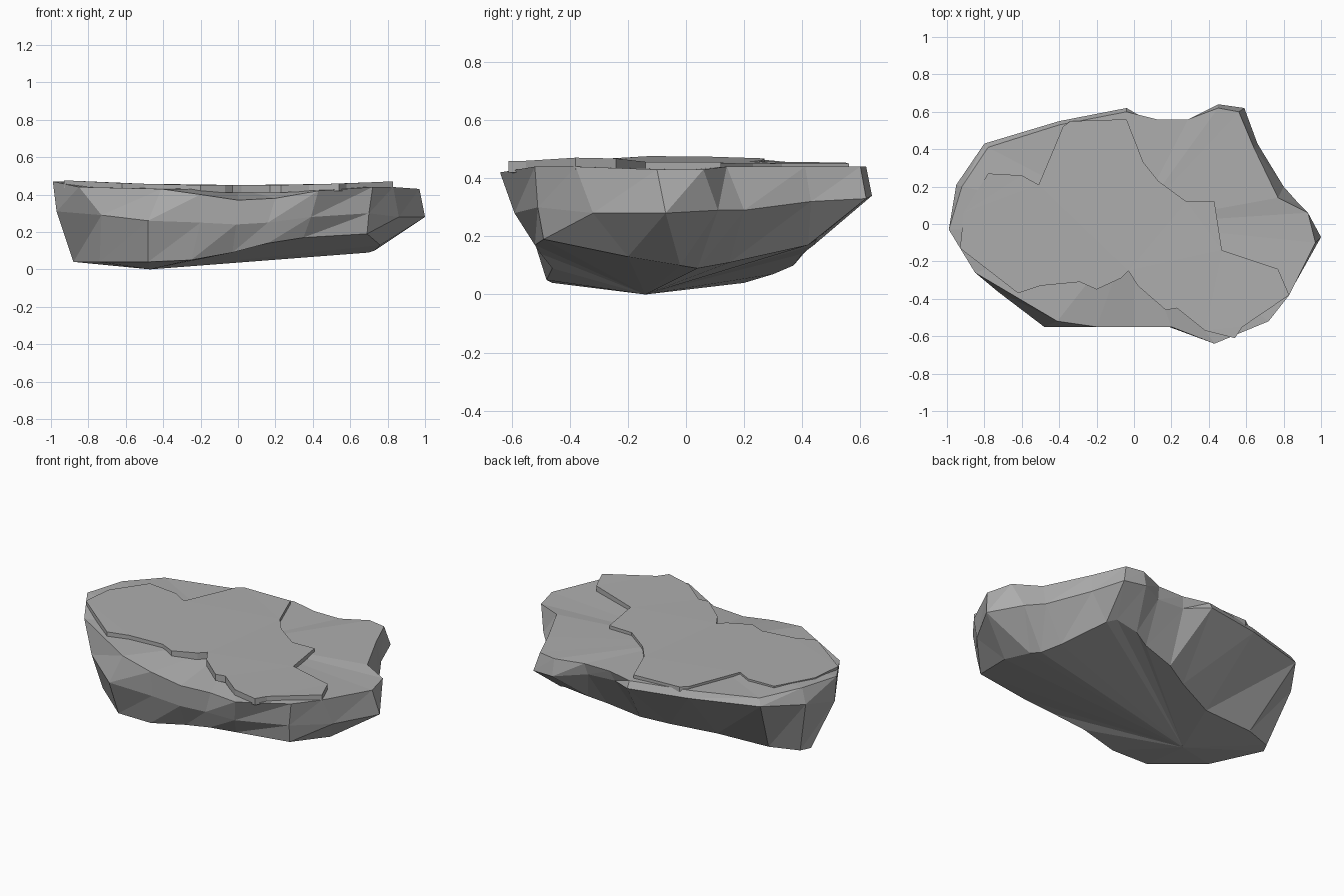
import bpy
import bmesh

cube = bpy.data.objects.get("Cube")
if cube:
    bpy.data.objects.remove(cube, do_unlink=True)

# Plain grey stone
stone = bpy.data.materials.new("grey_stone")
stone.use_nodes = True
grey = (0.42, 0.42, 0.42, 1)
stone.diffuse_color = grey
shader = stone.node_tree.nodes["Principled BSDF"]
shader.inputs["Base Color"].default_value = grey
shader.inputs["Roughness"].default_value = 0.9

# Outlines in hundredths of a unit, counterclockwise from the -x end
RIM = [(-99, -3, 47), (-85, -26, 44), (-41, -52, 43), (-20, -55, 40),
       (0, -55, 37), (20, -55, 38), (43, -64, 42), (72, -52, 44),
       (83, -38, 44), (97, -10, 43), (93, 6, 43), (77, 14, 44),
       (64, 41, 44), (56, 60, 44), (45, 62, 44), (29, 56, 43),
       (12, 56, 43), (-4, 60, 43), (-40, 53, 44), (-78, 41, 45),
       (-92, 20, 47)]
WAIST = [(-97, -4, 31), (-73, -36, 29), (-48, -55, 26), (-20, -54, 25),
         (-1, -54, 24), (16, -54, 25), (39, -59, 28), (70, -51, 30),
         (86, -32, 28), (100, -7, 28), (88, 11, 29), (80, 20, 29),
         (66, 43, 32), (59, 62, 33), (45, 64, 34), (28, 54, 36),
         (10, 54, 37), (-4, 62, 39), (-40, 55, 40), (-80, 43, 41),
         (-95, 21, 38)]
FOOT = [(-88, 6, 4), (-74, -24, 4), (-48, -46, 4), (-25, -48, 5),
        (-3, -46, 9), (16, -50, 14), (35, -52, 17), (69, -49, 19),
        (76, -20, 13), (73, -2, 10), (70, 4, 9), (65, 15, 11),
        (55, 42, 17), (50, 45, 19), (35, 44, 17), (25, 40, 14),
        (5, 37, 10), (-10, 30, 7), (-35, 20, 4), (-68, 18, 4),
        (-85, 12, 4)]

# Ragged outline of the thin layer lying on the rock
SLAB = [(-93, -13), (-62, -37), (-50, -33), (-29, -31), (-20, -35),
        (-7, -29), (-3, -25), (2, -33), (17, -46), (23, -45), (38, -57),
        (54, -61), (58, -55), (83, -38), (77, -24), (47, -14), (43, 12),
        (28, 12), (13, 23), (5, 33), (-4, 56), (-34, 55), (-38, 52),
        (-43, 40), (-51, 21), (-60, 26), (-78, 27), (-91, 6)]


def add_ring(bm, points):
    """Add one closed outline, scaled from hundredths to units."""
    return [bm.verts.new([value / 100 for value in point]) for point in points]


def bridge(bm, lower, upper):
    """Join two matching outlines with a wall of faceted triangles."""
    count = len(lower)
    for i in range(count):
        j = (i + 1) % count
        bm.faces.new((lower[i], lower[j], upper[j]))
        bm.faces.new((lower[i], upper[j], upper[i]))


def fan(bm, ring, centre):
    """Close an outline with triangles meeting at one point."""
    hub = bm.verts.new(centre)
    for i, vert in enumerate(ring):
        bm.faces.new((vert, ring[(i + 1) % len(ring)], hub))


def finish(bm, name):
    """Turn the mesh into a flat shaded stone object."""
    bmesh.ops.recalc_face_normals(bm, faces=bm.faces)
    mesh = bpy.data.meshes.new(name)
    bm.to_mesh(mesh)
    bm.free()
    mesh.materials.append(stone)
    obj = bpy.data.objects.new(name, mesh)
    bpy.context.collection.objects.link(obj)
    return obj


def slab_height(x):
    """The layer dips in the middle and lifts towards both ends."""
    return 45 + 3 * (x / 100) ** 2


# Rock body: undercut walls, shallow keel and nearly flat top
bm = bmesh.new()
foot, waist, rim = [add_ring(bm, ring) for ring in (FOOT, WAIST, RIM)]
bridge(bm, foot, waist)
bridge(bm, waist, rim)
fan(bm, rim, (0, 0, 0.43))
fan(bm, foot, (-0.47, -0.14, 0))
finish(bm, "rock_body")

# Top layer: thin ragged plate following the rock surface
bm = bmesh.new()
under = add_ring(bm, [(x, y, slab_height(x) - 4) for x, y in SLAB])
upper = add_ring(bm, [(x, y, slab_height(x)) for x, y in SLAB])
bridge(bm, under, upper)
caps = [bm.faces.new(under), bm.faces.new(upper)]
bmesh.ops.triangulate(bm, faces=caps)
finish(bm, "top_layer")
